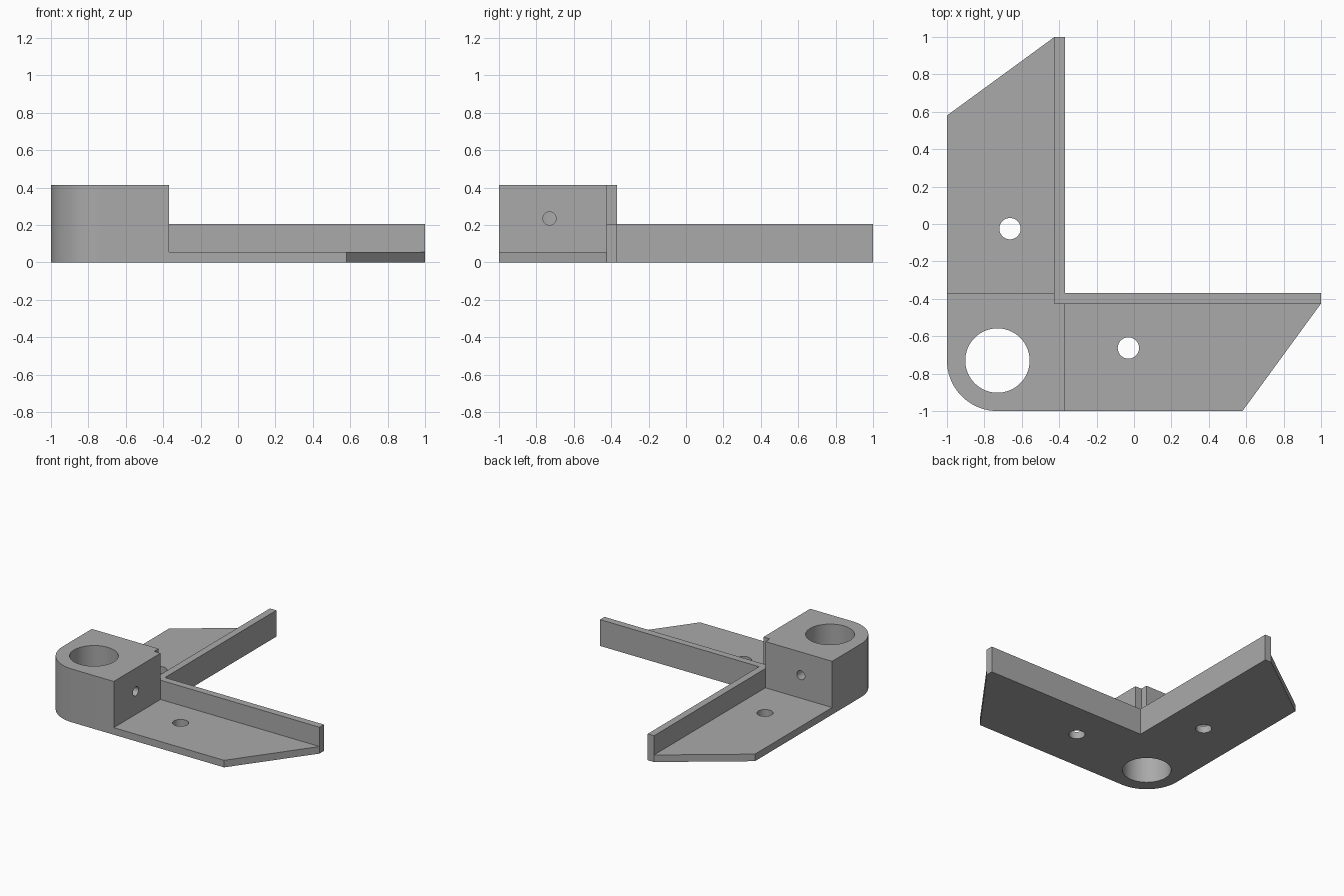
import bpy, bmesh, math
from mathutils import Vector

cube = bpy.data.objects.get("Cube")
if cube:
    bpy.data.objects.remove(cube, do_unlink=True)

# Main dimensions
OUTER, INNER, WALL = -0.425, -0.37, 0.205
PLATE, BLOCK = 0.055, 0.415
BORE = -0.73
ROUND = 0.27
SIDE_HOLE_Z = 0.235

grey = bpy.data.materials.new("plain grey")
grey.use_nodes = True
colour = (0.40, 0.40, 0.40, 1)
grey.diffuse_color = colour
grey.node_tree.nodes["Principled BSDF"].inputs["Base Color"].default_value = colour


def prism(name, outline, height):
    """Extrude a counter-clockwise outline up from z = 0."""
    bm = bmesh.new()
    face = bm.faces.new([bm.verts.new((x, y, 0)) for x, y in outline])
    top = bmesh.ops.extrude_face_region(bm, geom=[face])["geom"]
    bmesh.ops.translate(bm, vec=(0, 0, height),
                        verts=[v for v in top if isinstance(v, bmesh.types.BMVert)])
    bmesh.ops.recalc_face_normals(bm, faces=bm.faces)
    mesh = bpy.data.meshes.new(name)
    bm.to_mesh(mesh)
    bm.free()
    mesh.materials.append(grey)
    ob = bpy.data.objects.new(name, mesh)
    bpy.context.collection.objects.link(ob)
    return ob


def drill(name, radius, start, end, sides=48):
    """Cylinder cutter between two points."""
    start, end = Vector(start), Vector(end)
    axis = end - start
    bpy.ops.mesh.primitive_cylinder_add(
        vertices=sides, radius=radius, depth=axis.length,
        location=(start + end) / 2, rotation=axis.to_track_quat('Z', 'Y').to_euler())
    ob = bpy.context.object
    ob.name = name
    ob.data.materials.append(grey)
    ob.hide_render = True
    return ob


def combine(target, tool, operation):
    """Apply a boolean and remove the tool."""
    bpy.context.view_layer.objects.active = target
    mod = target.modifiers.new(operation.lower(), 'BOOLEAN')
    mod.operation, mod.object, mod.solver = operation, tool, 'EXACT'
    bpy.ops.object.modifier_apply(modifier=mod.name)
    bpy.data.objects.remove(tool, do_unlink=True)


def corner_arc(steps=24):
    """Rounded outer corner, from the left side to the front side."""
    c = -1 + ROUND
    angles = [math.pi + math.pi / 2 * i / steps for i in range(steps + 1)]
    return [(c + ROUND * math.cos(a), c + ROUND * math.sin(a)) for a in angles]


# L-shaped base plate with bevelled arm ends
arc = corner_arc()
bracket = prism("corner_bracket", arc + [
    (0.58, -1), (1, OUTER), (1, INNER), (INNER, INNER),
    (INNER, 1), (OUTER, 1), (-1, 0.58)], PLATE)

# Upright rim along the inside of both arms
rim = prism("inner_rim", [
    (OUTER, OUTER), (1, OUTER), (1, INNER), (INNER, INNER),
    (INNER, 1), (OUTER, 1)], WALL)
combine(bracket, rim, 'UNION')

# Tall corner block, notched at its inside corner
block = prism("corner_block", arc + [
    (INNER, -1), (INNER, OUTER), (OUTER, OUTER), (OUTER, INNER), (-1, INNER)], BLOCK)
combine(bracket, block, 'UNION')

# Main bore, screw holes in the arms, set-screw holes into the bore
cutters = [
    drill("bore", 0.172, (BORE, BORE, -0.1), (BORE, BORE, 0.6), 96),
    drill("back_screw_hole", 0.057, (-0.663, -0.025, -0.1), (-0.663, -0.025, 0.2)),
    drill("side_screw_hole", 0.057, (-0.03, -0.663, -0.1), (-0.03, -0.663, 0.2)),
    drill("side_set_hole", 0.035, (BORE, BORE, SIDE_HOLE_Z), (-0.2, BORE, SIDE_HOLE_Z)),
    drill("back_set_hole", 0.035, (BORE, BORE, SIDE_HOLE_Z), (BORE, -0.2, SIDE_HOLE_Z)),
]
for cutter in cutters:
    combine(bracket, cutter, 'DIFFERENCE')

# Smooth the curved walls, keep edges sharp
bpy.ops.object.select_all(action='DESELECT')
bracket.select_set(True)
bpy.context.view_layer.objects.active = bracket
bpy.ops.object.shade_smooth_by_angle(angle=math.radians(30))
